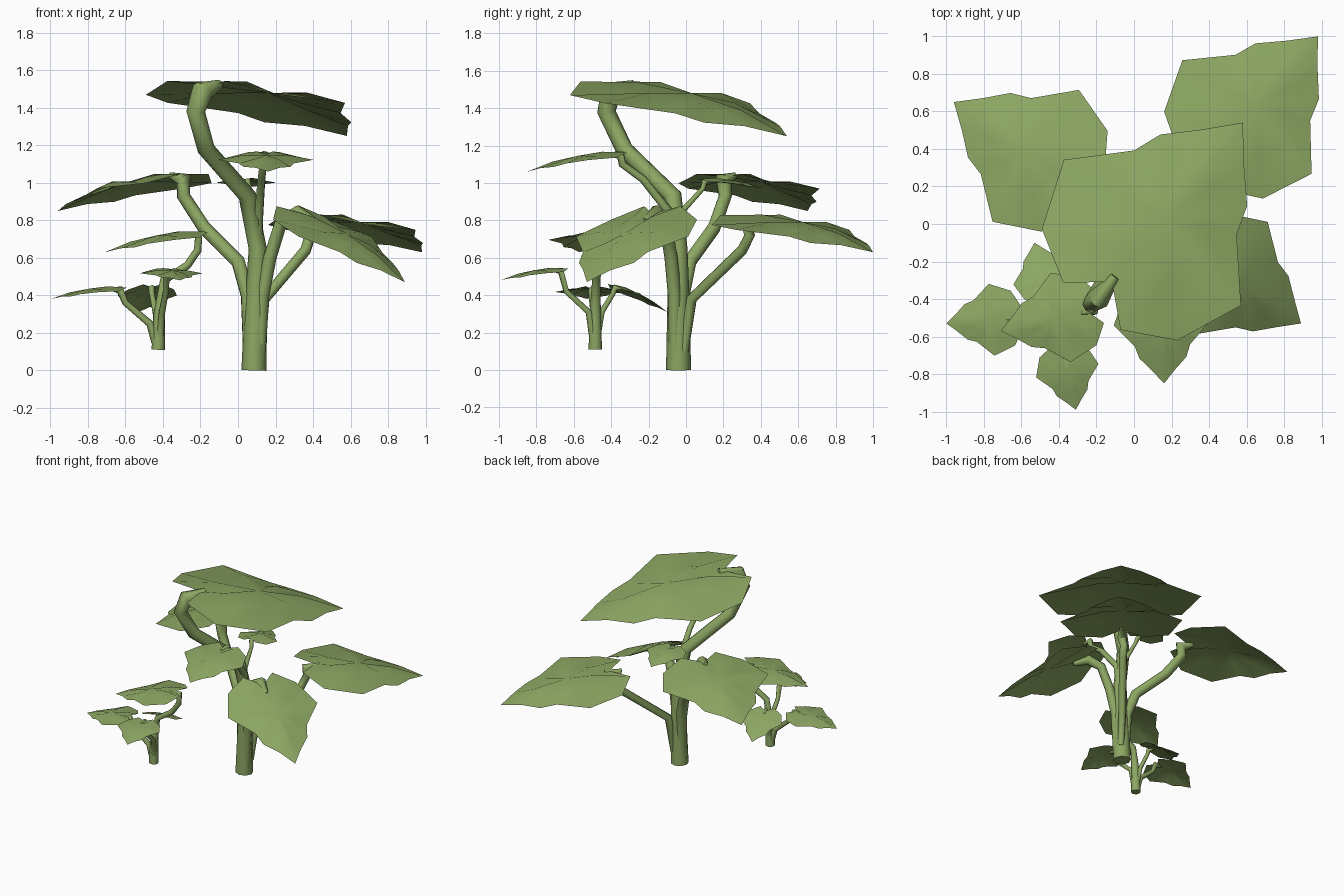
import bpy, bmesh, math
from mathutils import Vector

green = bpy.data.materials.new("leaf_green")
green.diffuse_color = (0.265, 0.385, 0.125, 1)

# Half outline of a heart-shaped leaf: along, across, height (unit leaf length)
HALF = [(-0.085, 0.165, -0.01), (0.05, 0.39, -0.04), (0.35, 0.51, -0.005), (0.585, 0.295, 0.005),
        (0.72, 0.25, -0.005), (0.85, 0.125, 0.01)]
OUTLINE = [(0.055, 0, 0.01)] + HALF + [(1, 0, 0)] + [(a, -s, z) for a, s, z in reversed(HALF)]
CENTRE = Vector((0.42, 0, 0.058))


def finish(ob):
    ob.data.materials.clear()
    ob.data.materials.append(green)
    bpy.ops.object.select_all(action='DESELECT')
    ob.select_set(True)
    bpy.context.view_layer.objects.active = ob
    bpy.ops.object.shade_smooth_by_angle(angle=math.radians(60))


def leaf(name, base, tip, width=1.0):
    """Creased leaf fan reaching from the stalk to its tip."""
    base, tip = Vector(base), Vector(tip)
    axis = tip - base
    size = axis.length
    axis.normalize()
    side = Vector((0, 0, 1)).cross(axis).normalized()
    up = axis.cross(side)
    bm = bmesh.new()

    def put(v):
        return bm.verts.new(base + size * (axis * v[0] + side * v[1] * width + up * v[2]))
    mid = put(CENTRE)
    rings = []
    for f in (0.5, 1.0):
        ring = []
        for i, o in enumerate(OUTLINE):
            v = CENTRE.lerp(Vector(o), f)
            if f < 1:   # raised veins between sunken creases
                v.z = CENTRE.z + (o[2] - CENTRE.z) * 0.35 + (0.014 if i % 2 else -0.014)
            ring.append(put(v))
        rings.append(ring)
    n = len(OUTLINE)
    for i in range(n):
        j = (i + 1) % n
        bm.faces.new((mid, rings[0][j], rings[0][i]))
        bm.faces.new((rings[0][i], rings[0][j], rings[1][j], rings[1][i]))
    bmesh.ops.recalc_face_normals(bm, faces=bm.faces)
    if sum(f.normal.z for f in bm.faces) < 0:
        bmesh.ops.reverse_faces(bm, faces=bm.faces)
    me = bpy.data.meshes.new(name)
    bm.to_mesh(me)
    bm.free()
    ob = bpy.data.objects.new(name, me)
    bpy.context.collection.objects.link(ob)
    finish(ob)


def stem(name, points):
    """Tapered eight-sided tube; each point is x, y, z, radius."""
    cu = bpy.data.curves.new(name, 'CURVE')
    cu.dimensions = '3D'
    cu.bevel_depth = 1.0
    cu.bevel_resolution = 2
    cu.use_fill_caps = True
    sp = cu.splines.new('POLY')
    sp.points.add(len(points) - 1)
    for p, (x, y, z, r) in zip(sp.points, points):
        p.co = (x, y, z, 1)
        p.radius = r
    ob = bpy.data.objects.new(name, cu)
    bpy.context.collection.objects.link(ob)
    bpy.ops.object.select_all(action='DESELECT')
    ob.select_set(True)
    bpy.context.view_layer.objects.active = ob
    bpy.ops.object.convert(target='MESH')
    finish(bpy.context.view_layer.objects.active)


# Large plant leaves
leaf("top_leaf", (-0.16, -0.36, 1.53), (0.58, 0.54, 1.25))
leaf("back_right_leaf", (0.40, 0.34, 0.82), (0.98, 1.0, 0.63))
leaf("back_left_leaf", (-0.29, 0.21, 1.04), (-0.96, 0.65, 0.85))
leaf("front_right_leaf", (0.32, -0.16, 0.85), (0.89, -0.53, 0.47), 0.9)
leaf("front_leaf", (0.14, -0.36, 1.16), (0.16, -0.85, 1.06))
leaf("back_small_leaf", (0.05, 0.10, 1.02), (0.03, 0.41, 0.97))
# Small plant leaves
leaf("sprout_top_leaf", (-0.22, -0.46, 0.735), (-0.71, -0.57, 0.63), 0.93)
leaf("sprout_left_leaf", (-0.63, -0.50, 0.44), (-1.0, -0.53, 0.38))
leaf("sprout_front_leaf", (-0.38, -0.67, 0.54), (-0.31, -0.99, 0.48))
leaf("sprout_back_leaf", (-0.46, -0.38, 0.45), (-0.53, -0.10, 0.31))

# Large plant stems
stem("main_stem", [(0.085, -0.04, 0, 0.067), (0.095, -0.04, 0.35, 0.06), (0.105, -0.04, 0.65, 0.048),
                   (0.05, -0.07, 0.93, 0.048), (-0.17, -0.33, 1.18, 0.047), (-0.225, -0.425, 1.38, 0.05),
                   (-0.19, -0.40, 1.49, 0.06), (-0.10, -0.28, 1.525, 0.025)])
stem("back_left_stem", [(0.06, -0.03, 0.1, 0.035), (0.055, -0.02, 0.4, 0.042), (0.0, 0.02, 0.58, 0.038),
                        (-0.18, 0.15, 0.76, 0.037), (-0.29, 0.21, 0.93, 0.037), (-0.29, 0.20, 1.02, 0.045),
                        (-0.36, 0.26, 1.04, 0.017)])
stem("back_right_stem", [(0.12, -0.01, 0.1, 0.025), (0.14, 0.03, 0.38, 0.03), (0.36, 0.30, 0.64, 0.03),
                         (0.385, 0.34, 0.72, 0.03), (0.39, 0.32, 0.80, 0.035), (0.46, 0.40, 0.815, 0.012)])
stem("front_right_stem", [(0.115, -0.06, 0.05, 0.03), (0.13, -0.06, 0.4, 0.037), (0.17, -0.08, 0.6, 0.035),
                          (0.23, -0.11, 0.79, 0.035), (0.32, -0.16, 0.84, 0.042), (0.41, -0.22, 0.795, 0.017)])
stem("front_stem", [(0.105, -0.05, 0.6, 0.025), (0.11, -0.07, 0.82, 0.025), (0.125, -0.23, 1.02, 0.021),
                    (0.135, -0.34, 1.10, 0.021), (0.14, -0.35, 1.15, 0.026), (0.14, -0.42, 1.155, 0.01)])
stem("back_small_stem", [(0.09, -0.04, 0.6, 0.02), (0.08, -0.02, 0.85, 0.018), (0.06, 0.09, 0.97, 0.014),
                         (0.05, 0.10, 1.01, 0.018), (0.05, 0.15, 1.015, 0.007)])

# Small plant stems
stem("sprout_main_stem", [(-0.425, -0.485, 0.11, 0.036), (-0.42, -0.485, 0.30, 0.03), (-0.395, -0.48, 0.48, 0.022),
                          (-0.27, -0.47, 0.56, 0.021), (-0.215, -0.46, 0.64, 0.021), (-0.21, -0.46, 0.72, 0.025),
                          (-0.28, -0.475, 0.73, 0.01)])
stem("sprout_left_stem", [(-0.44, -0.485, 0.15, 0.022), (-0.47, -0.485, 0.25, 0.02), (-0.60, -0.50, 0.36, 0.017),
                          (-0.63, -0.50, 0.43, 0.022), (-0.68, -0.505, 0.435, 0.008)])
stem("sprout_front_stem", [(-0.415, -0.50, 0.18, 0.02), (-0.405, -0.52, 0.31, 0.018), (-0.385, -0.64, 0.42, 0.016),
                           (-0.38, -0.67, 0.53, 0.02), (-0.37, -0.72, 0.535, 0.008)])
stem("sprout_back_stem", [(-0.43, -0.47, 0.2, 0.018), (-0.44, -0.45, 0.31, 0.016), (-0.46, -0.39, 0.41, 0.015),
                          (-0.46, -0.38, 0.44, 0.018), (-0.47, -0.34, 0.435, 0.007)])
